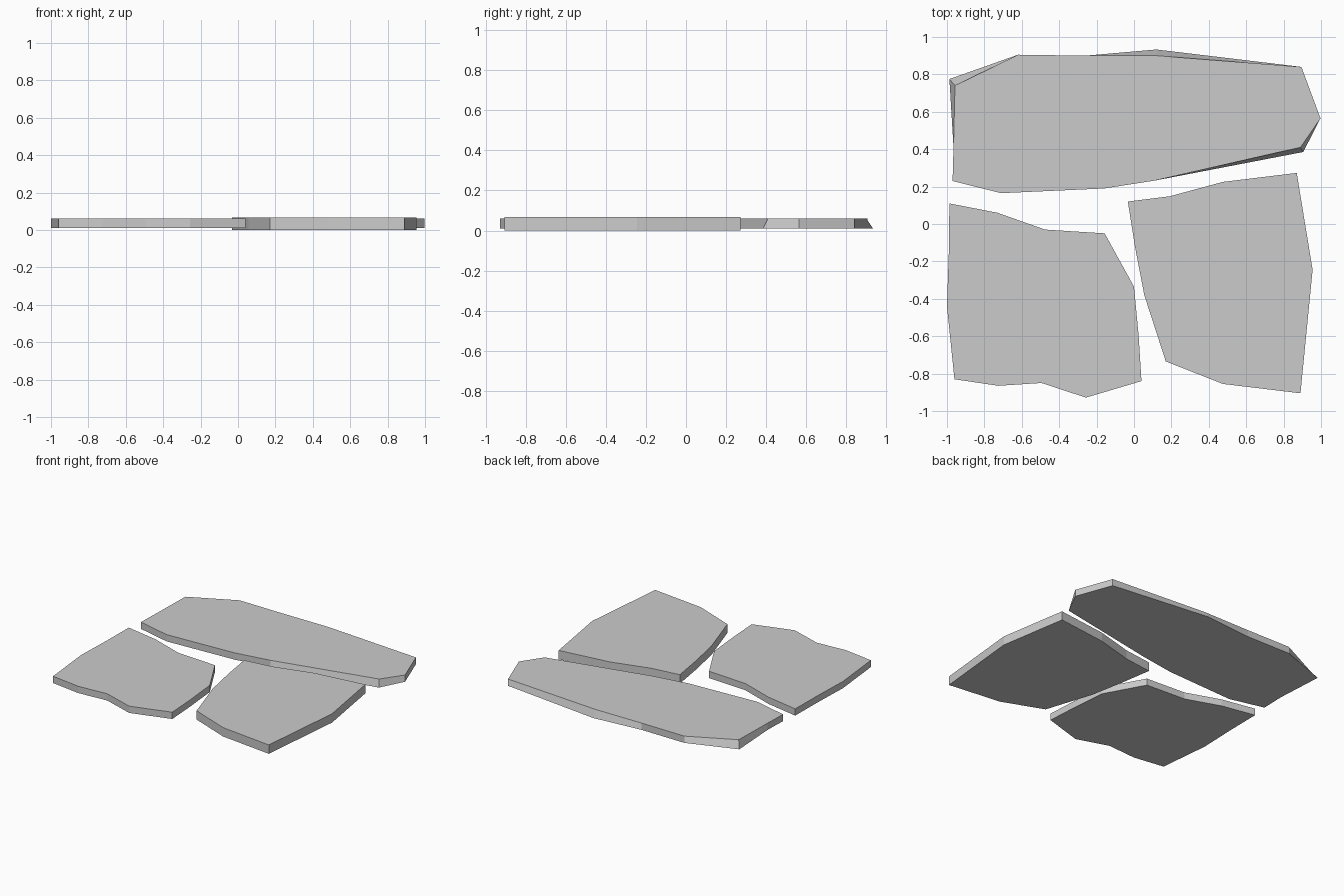
import bpy
import bmesh


def slab(name, outline, z0, z1, flare=None):
    """Extrude an outline; flare maps a corner index to its bottom position."""
    flare = flare or {}
    bm = bmesh.new()
    n = len(outline)
    low = [bm.verts.new((*flare.get(i, p), z0)) for i, p in enumerate(outline)]
    high = [bm.verts.new((*p, z1)) for p in outline]
    bm.faces.new(high)
    bm.faces.new(low[::-1])
    for i in range(n):
        j = (i + 1) % n
        bm.faces.new((low[i], low[j], high[j], high[i]))
    bmesh.ops.recalc_face_normals(bm, faces=bm.faces)
    mesh = bpy.data.meshes.new(name)
    bm.to_mesh(mesh)
    bm.free()
    obj = bpy.data.objects.new(name, mesh)
    bpy.context.collection.objects.link(obj)
    return obj


# Long back stone, with a few corners splayed outward at the base
slab("back_paving_stone",
     [(-0.965, 0.41), (-0.97, 0.23), (-0.71, 0.165), (-0.16, 0.19),
      (0.11, 0.232), (0.89, 0.41), (0.997, 0.565), (0.895, 0.84),
      (0.12, 0.90), (-0.26, 0.90), (-0.62, 0.905), (-0.957, 0.74)],
     0.01, 0.061,
     {5: (0.905, 0.385), 8: (0.12, 0.933), 11: (-0.987, 0.775)})

# Front left stone
slab("front_left_paving_stone",
     [(-0.987, 0.11), (-0.99, -0.15), (-1.0, -0.44), (-0.96, -0.83),
      (-0.725, -0.865), (-0.495, -0.85), (-0.257, -0.928), (0.04, -0.84),
      (0.025, -0.60), (0.0, -0.335), (-0.157, -0.05), (-0.475, -0.03),
      (-0.73, 0.06)],
     0.01, 0.061)

# Front right stone, slightly thicker
slab("front_right_paving_stone",
     [(-0.033, 0.12), (0.005, -0.12), (0.055, -0.38), (0.17, -0.735),
      (0.475, -0.855), (0.89, -0.905), (0.955, -0.245), (0.87, 0.273),
      (0.475, 0.225), (0.19, 0.148)],
     0.0, 0.067)
